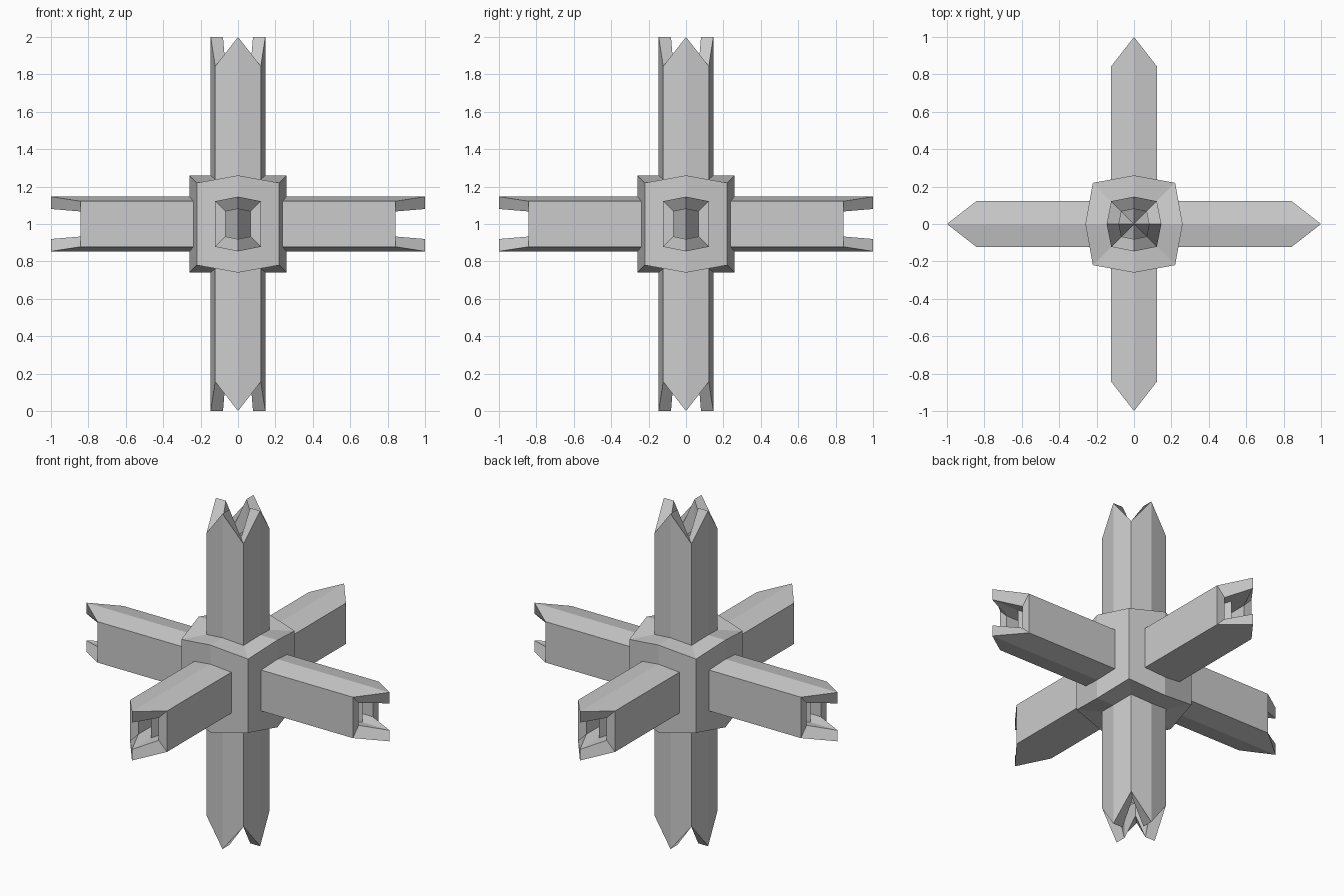
import bpy, bmesh
from math import pi
from mathutils import Matrix, Vector

if "Cube" in bpy.data.objects:
    bpy.data.objects.remove(bpy.data.objects["Cube"])

CENTRE = Matrix.Translation((0, 0, 1))
C, R = 0.122, 0.146            # arm corner and ridge offsets
TIP, NOTCH = 1.0, 0.843        # prong tip and notch heights along the arm
INNER, DEPTH = 0.55, 0.18      # socket scale and depth


def finish(name, bm, matrix):
    bmesh.ops.recalc_face_normals(bm, faces=bm.faces)
    bm.transform(CENTRE @ matrix)
    mesh = bpy.data.meshes.new(name)
    bm.to_mesh(mesh)
    bm.free()
    bpy.context.collection.objects.link(bpy.data.objects.new(name, mesh))


def arm(name, profile, matrix):
    """Arm along local z: pronged end with a sunken socket."""
    bm = bmesh.new()

    def ring(scale, height):
        return [bm.verts.new((u * scale, v * scale, height(u * v == 0)))
                for u, v in profile]

    def end(ridge):
        return TIP if ridge else NOTCH

    rings = [ring(1, lambda r: 0.15), ring(1, end), ring(INNER, end),
             ring(INNER, lambda r: end(r) - DEPTH)]
    n = len(profile)
    for a, b in zip(rings, rings[1:]):
        for i in range(n):
            j = (i + 1) % n
            bm.faces.new((a[i], a[j], b[j], b[i]))
    bm.faces.new(rings[0][::-1])
    # folded socket floor
    mid = bm.verts.new((0, 0, TIP - DEPTH))
    for i in range(n):
        bm.faces.new((rings[-1][i], rings[-1][(i + 1) % n], mid))
    bmesh.ops.dissolve_limit(bm, angle_limit=0.002, verts=bm.verts, edges=bm.edges)
    finish(name, bm, matrix)


# Arm cross-sections: four ridges on the upright, two on the level arms
octagon = [(R, 0), (C, C), (0, R), (-C, C), (-R, 0), (-C, -C), (0, -R), (C, -C)]
hexagon = [p for p in octagon if p[0] != 0]

# Upright arms
arm("top_arm", octagon, Matrix.Identity(4))
arm("bottom_arm", octagon, Matrix.Rotation(pi, 4, 'Y'))

# Level arms
for k, name in enumerate(("right_arm", "back_arm", "left_arm", "front_arm")):
    arm(name, hexagon, Matrix.Rotation(k * pi / 2, 4, 'Z') @ Matrix.Rotation(pi / 2, 4, 'Y'))

# Hub: block with pushed-out middles on its top and bottom rims
H, M = 0.22, 0.26
plan = [(M, 0), (H, H), (0, M), (-H, H), (-M, 0), (-H, -H), (0, -M), (H, -H)]
bm = bmesh.new()
rims = []
for s in (-1, 1):
    rim = [bm.verts.new((x, y, s * (M if x * y == 0 else H))) for x, y in plan]
    mid = bm.verts.new((0, 0, s * M))
    for i in range(8):
        bm.faces.new((rim[i], rim[(i + 1) % 8], mid))
    rims.append(rim)
for i in range(8):
    j = (i + 1) % 8
    bm.faces.new((rims[0][i], rims[0][j], rims[1][j], rims[1][i]))
finish("hub", bm, Matrix.Identity(4))
